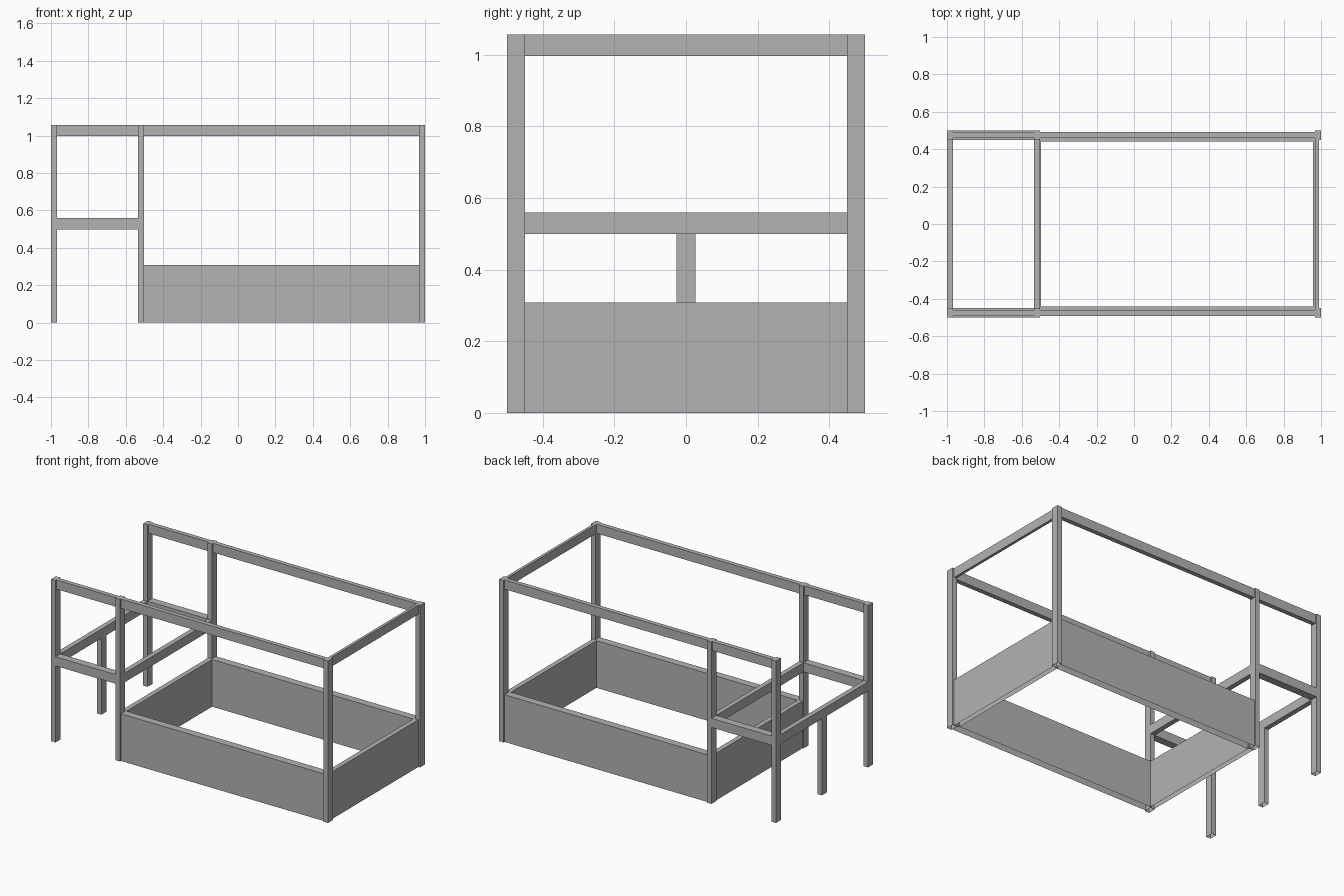
import bpy, bmesh
from mathutils import Vector

if "Cube" in bpy.data.objects:
    bpy.data.objects.remove(bpy.data.objects["Cube"])

# Mid grey for every part
GREY = bpy.data.materials.new("grey")
GREY.diffuse_color = (0.45, 0.45, 0.45, 1)
GREY.use_nodes = True
GREY.node_tree.nodes["Principled BSDF"].inputs["Base Color"].default_value = GREY.diffuse_color


def box(name, x, y, z):
    """Axis-aligned box given as (min, max) ranges; open underneath on the floor."""
    lo = Vector((x[0], y[0], z[0]))
    hi = Vector((x[1], y[1], z[1]))
    bm = bmesh.new()
    bmesh.ops.create_cube(bm, size=1)
    for v in bm.verts:
        v.co = Vector(((lo[i] + hi[i]) / 2 + v.co[i] * (hi[i] - lo[i])) for i in range(3))
    if z[0] == 0:
        bm.normal_update()
        floor = [f for f in bm.faces if f.normal.z < -0.9]
        bmesh.ops.delete(bm, geom=floor, context='FACES_ONLY')
    mesh = bpy.data.meshes.new(name)
    bm.to_mesh(mesh)
    bm.free()
    mesh.materials.append(GREY)
    ob = bpy.data.objects.new(name, mesh)
    bpy.context.collection.objects.link(ob)
    return ob


def pair(name, x, y, z):
    """One box on the front side and its mirror on the back."""
    box("front_" + name, x, (-y[1], -y[0]), z)
    box("back_" + name, x, y, z)


TOP = 1.057
LEFT, MID, RIGHT = (-1, -0.968), (-0.534, -0.502), (0.968, 1)
POST_Y = (0.45, 0.5)
SPAN = (-0.45, 0.45)
RAIL_Z, SHELF_Z, PANEL_Z = (0.997, TOP), (0.499, 0.559), (0, 0.308)

# Tall corner and middle posts
for label, x in (("left", LEFT), ("middle", MID), ("right", RIGHT)):
    pair(label + "_post", x, POST_Y, (0, TOP))

# Top rails, set slightly in from the post faces
bays = (("left", (LEFT[1], MID[0])), ("main", (MID[1], RIGHT[0])))
for label, x in bays:
    pair(label + "_top_rail", x, (0.461, 0.491), RAIL_Z)
box("right_end_top_rail", (0.97, 0.988), SPAN, RAIL_Z)

# Shelf frame in the left bay, with its centre leg
pair("shelf_rail", bays[0][1], POST_Y, SHELF_Z)
box("left_shelf_cross_rail", LEFT, SPAN, SHELF_Z)
box("middle_shelf_cross_rail", MID, SPAN, SHELF_Z)
box("shelf_centre_leg", LEFT, (-0.027, 0.027), (0, SHELF_Z[0]))

# Solid low panels around the main bay
pair("side_panel", bays[1][1], (0.441, 0.491), PANEL_Z)
box("right_end_panel", (0.956, 0.988), SPAN, PANEL_Z)
box("middle_end_panel", (-0.528, -0.496), SPAN, PANEL_Z)
